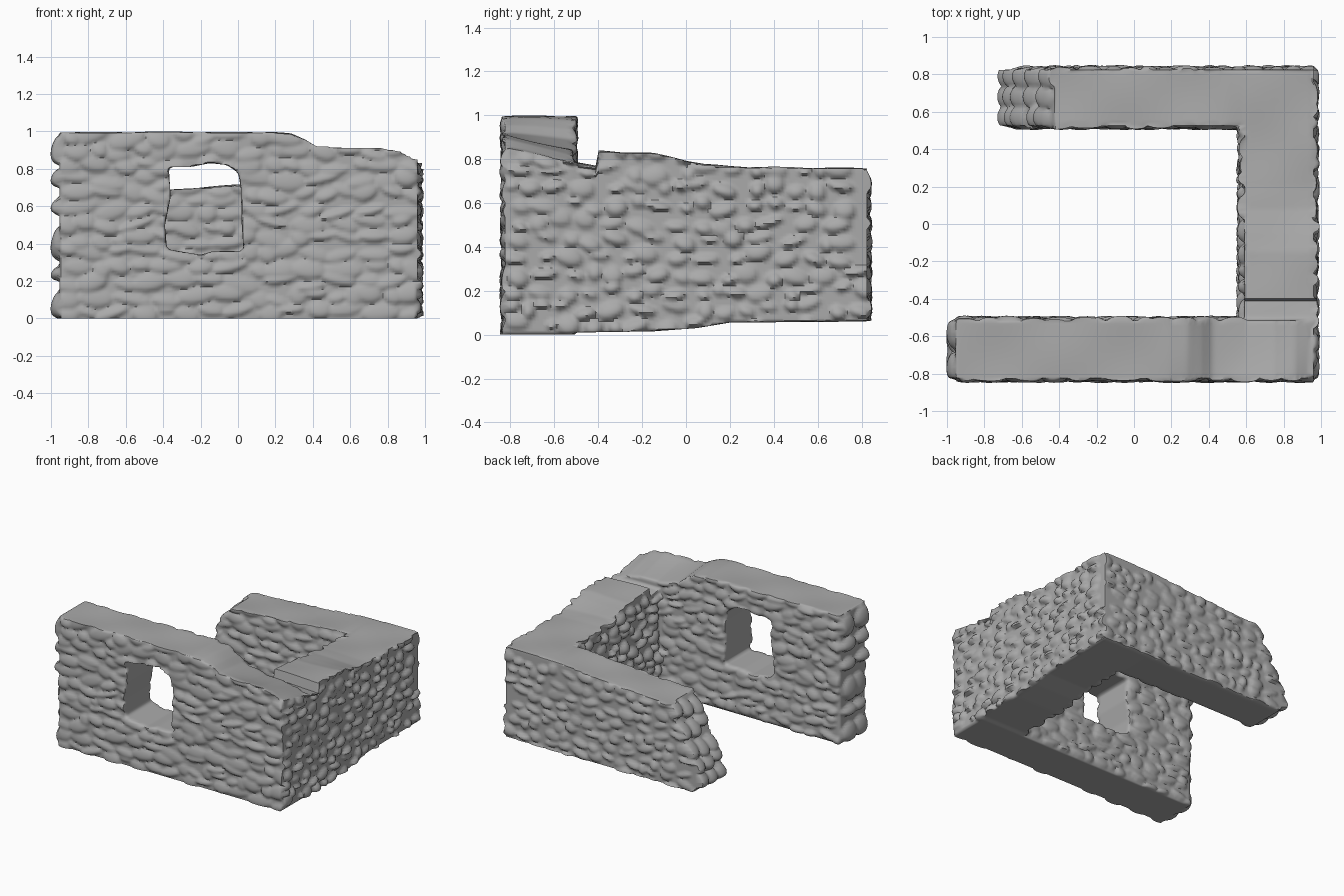
import bpy, bmesh, math, random
from mathutils import Vector, kdtree

random.seed(7)
if "Cube" in bpy.data.objects:
    bpy.data.objects.remove(bpy.data.objects["Cube"])

stone = bpy.data.materials.new("grey stone")
stone.use_nodes = True
grey = (0.4, 0.4, 0.4, 1)
stone.diffuse_color = grey
stone.node_tree.nodes["Principled BSDF"].inputs["Base Color"].default_value = grey


def slab(name, profile, axis, lo, hi):
    """Extrude an outline (u, z) along x or y into a closed block."""
    bm = bmesh.new()
    place = (lambda u, z, d: (d, u, z)) if axis == "x" else (lambda u, z, d: (u, d, z))
    face = bm.faces.new([bm.verts.new(place(u, z, lo)) for u, z in profile])
    out = bmesh.ops.extrude_face_region(bm, geom=[face])
    shift = Vector(place(0, 0, hi - lo))
    for v in out["geom"]:
        if isinstance(v, bmesh.types.BMVert):
            v.co += shift
    bmesh.ops.recalc_face_normals(bm, faces=bm.faces)
    me = bpy.data.meshes.new(name)
    bm.to_mesh(me)
    bm.free()
    ob = bpy.data.objects.new(name, me)
    bpy.context.collection.objects.link(ob)
    return ob


# Wall blocks with broken tops
wall = slab("ruined_wall", [(-.955, 0), (.955, 0), (.965, .8), (.93, .86), (.86, .9), (.75, .92),
                            (.42, .925), (.36, .96), (.28, .99), (.18, 1), (-.955, 1)],
            "y", -.825, -.515)
left_wall = slab("left_wall_block", [(-.82, .005), (-.15, .015), (.05, .03), (.2, .055), (.825, .06),
                                     (.825, .76), (.2, .77), (.08, .78), (-.05, .81), (-.15, .83),
                                     (-.5, .845), (-.82, .86)], "x", .59, .96)
back_wall = slab("back_wall_block", [(.95, .06), (.95, .765), (.5, .76), (.2, .73), (-.1, .71),
                                     (-.42, .69), (-.46, .62), (-.52, .5), (-.59, .36),
                                     (-.67, .2), (-.68, .12), (-.64, .06)], "y", .525, .825)
window = slab("window_cutter", [(-.38, .37), (-.2, .34), (-.13, .36), (.03, .36), (.02, .5), (.015, .7),
                                (0, .78), (-.06, .82), (-.15, .83), (-.25, .81), (-.37, .81),
                                (-.36, .65), (-.39, .5)], "y", -1, -.3)

# Fuse the blocks, cut the window and make an even skin
for other, op in ((left_wall, "UNION"), (back_wall, "UNION"), (window, "DIFFERENCE")):
    mod = wall.modifiers.new(other.name, "BOOLEAN")
    mod.object, mod.operation, mod.solver = other, op, "EXACT"
skin = wall.modifiers.new("skin", "REMESH")
skin.mode, skin.voxel_size = "VOXEL", .0135
dg = bpy.context.evaluated_depsgraph_get()
mesh = bpy.data.meshes.new_from_object(wall.evaluated_get(dg))
wall.modifiers.clear()
wall.data = mesh
for ob in (left_wall, back_wall, window):
    bpy.data.objects.remove(ob)

# Rubble stones laid in rough courses on each face
stones = []


def courses(normal, plane, u0, u1, top, length, height, depth, gap):
    n = Vector(normal)
    along = Vector((-n.y, n.x, 0))
    z = .04
    while z < top:
        u = u0 + random.uniform(0, .08)
        while u < u1:
            a = length * random.uniform(.55, 1.25)
            b = height * random.uniform(.6, 1.3)
            spot = (u, plane) if n.y else (plane, u)
            c = Vector((*spot, z + random.uniform(-.025, .025)))
            stones.append((c, n, along, a, b, depth * random.uniform(.55, 1.1),
                           random.uniform(-.35, .35)))
            u += a * 2 * gap * random.uniform(.85, 1.15)
        z += height * 2 * gap


courses((0, -1, 0), -.825, -.93, .97, 1.02, .085, .042, .022, .92)
courses((0, 1, 0), -.515, -.93, .58, 1, .075, .038, .022, .95)
courses((1, 0, 0), .96, -.8, .83, .84, .055, .034, .03, 1.15)
courses((-1, 0, 0), .59, -.5, .52, .82, .055, .038, .04, 1.05)
courses((0, 1, 0), .825, -.64, .95, .75, .06, .036, .022, 1.1)
courses((0, -1, 0), .525, -.64, .58, .75, .075, .038, .02, .95)

# Bigger stones on the two open ends
for z, b in ((.07, .075), (.24, .04), (.4, .09), (.6, .045), (.75, .05), (.9, .08)):
    for y in (-.75, -.6):
        stones.append((Vector((-.955, y + random.uniform(-.03, .03), z)), Vector((-1, 0, 0)),
                       Vector((0, 1, 0)), .09, b, .045, 0))
for z, x in ((.13, -.67), (.25, -.65), (.37, -.59), (.49, -.52), (.62, -.46)):
    for y in (.57, .68, .79):
        stones.append((Vector((x, y, z + random.uniform(-.03, .03))), Vector((-1, 0, 0)),
                       Vector((0, 1, 0)), .07, .06, .05, 0))

tree = kdtree.KDTree(len(stones))
for i, s in enumerate(stones):
    tree.insert(s[0], i)
tree.balance()


def bulge(co, normal):
    """Largest stone swelling at a point of the skin, as an offset."""
    best, offset = 0, Vector()
    for _, i, _ in tree.find_range(co, .15):
        c, n, along, a, b, depth, tilt = stones[i]
        if n.dot(normal) < .3:
            continue
        d = co - c
        u, w = d.dot(along), d.z
        p = u * math.cos(tilt) + w * math.sin(tilt)
        q = w * math.cos(tilt) - u * math.sin(tilt)
        r = (p / a) ** 2 + (q / b) ** 2
        if r < 1:
            h = depth * math.sqrt(1 - r) * (1 - .3 * q / b)
            if h > best:
                best, offset = h, n * h
    return offset


normals = [v.normal.copy() for v in mesh.vertices]
for v, nrm in zip(mesh.vertices, normals):
    x, y, z = v.co
    v.co += bulge(v.co, nrm)
    # The corner top slopes inward, and worn tops undulate
    if y < -.4 and x > .3 and z > .7:
        fade = min((x - .3) / .3, 1) * min((z - .7) / .2, 1)
        v.co.z -= .075 * fade * (y + .825) / .31
    if nrm.z > .6 and z > .6:
        v.co.z += .006 * math.sin(9 * x + 2) * math.sin(11 * y) - .006

mesh.materials.clear()
mesh.materials.append(stone)
bpy.ops.object.select_all(action="DESELECT")
wall.select_set(True)
bpy.context.view_layer.objects.active = wall
bpy.ops.object.shade_smooth_by_angle(angle=math.radians(50))
